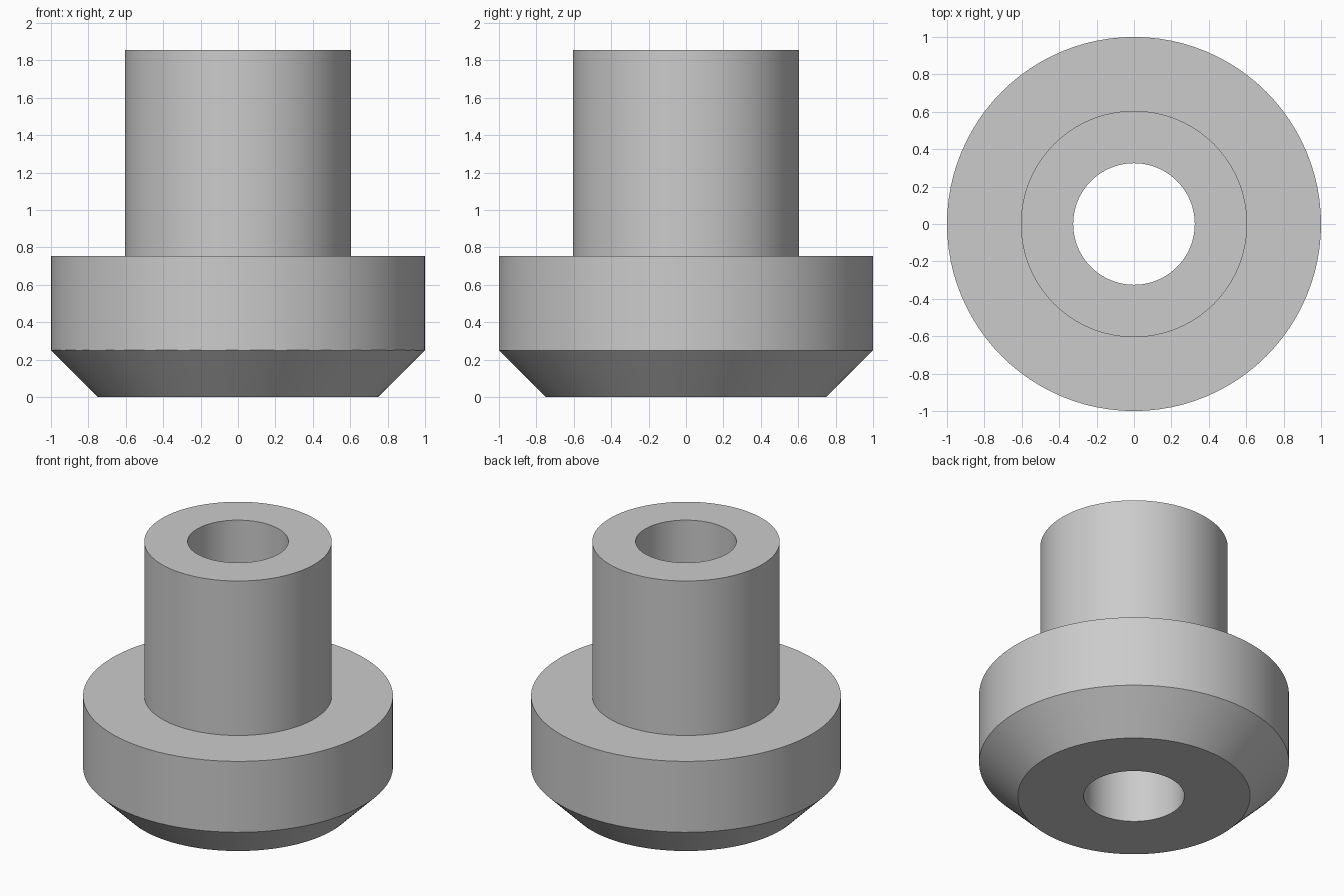
import bpy
import bmesh
import math

cube = bpy.data.objects.get("Cube")
if cube:
    bpy.data.objects.remove(cube, do_unlink=True)

# Plain grey material
grey = bpy.data.materials.new("plain_grey")
grey.use_nodes = True
color = (0.6, 0.6, 0.6, 1)
grey.diffuse_color = color
grey.node_tree.nodes["Principled BSDF"].inputs["Base Color"].default_value = color

# Section of the bushing as (radius, height): bore, chamfer, flange, stem
BORE, FOOT, FLANGE, STEM = 0.325, 0.75, 1.0, 0.605
CHAMFER_TOP, FLANGE_TOP, STEM_TOP = 0.25, 0.755, 1.855
profile = [
    (BORE, 0), (FOOT, 0), (FLANGE, CHAMFER_TOP), (FLANGE, FLANGE_TOP),
    (STEM, FLANGE_TOP), (STEM, STEM_TOP), (BORE, STEM_TOP),
]

# Revolve the closed section around z
bm = bmesh.new()
verts = [bm.verts.new((r, 0, z)) for r, z in profile]
edges = [bm.edges.new((v, verts[(i + 1) % len(verts)])) for i, v in enumerate(verts)]
bmesh.ops.spin(bm, geom=verts + edges, cent=(0, 0, 0), axis=(0, 0, 1),
               angle=math.tau, steps=96, use_merge=True)
bmesh.ops.remove_doubles(bm, verts=bm.verts, dist=0.0001)
bmesh.ops.recalc_face_normals(bm, faces=bm.faces)
mesh = bpy.data.meshes.new("flanged_bushing")
bm.to_mesh(mesh)
bm.free()
mesh.materials.append(grey)

bushing = bpy.data.objects.new("flanged_bushing", mesh)
bpy.context.collection.objects.link(bushing)

# Smooth round walls, sharp rims
bpy.ops.object.select_all(action="DESELECT")
bushing.select_set(True)
bpy.context.view_layer.objects.active = bushing
bpy.ops.object.shade_smooth_by_angle(angle=math.radians(30))
